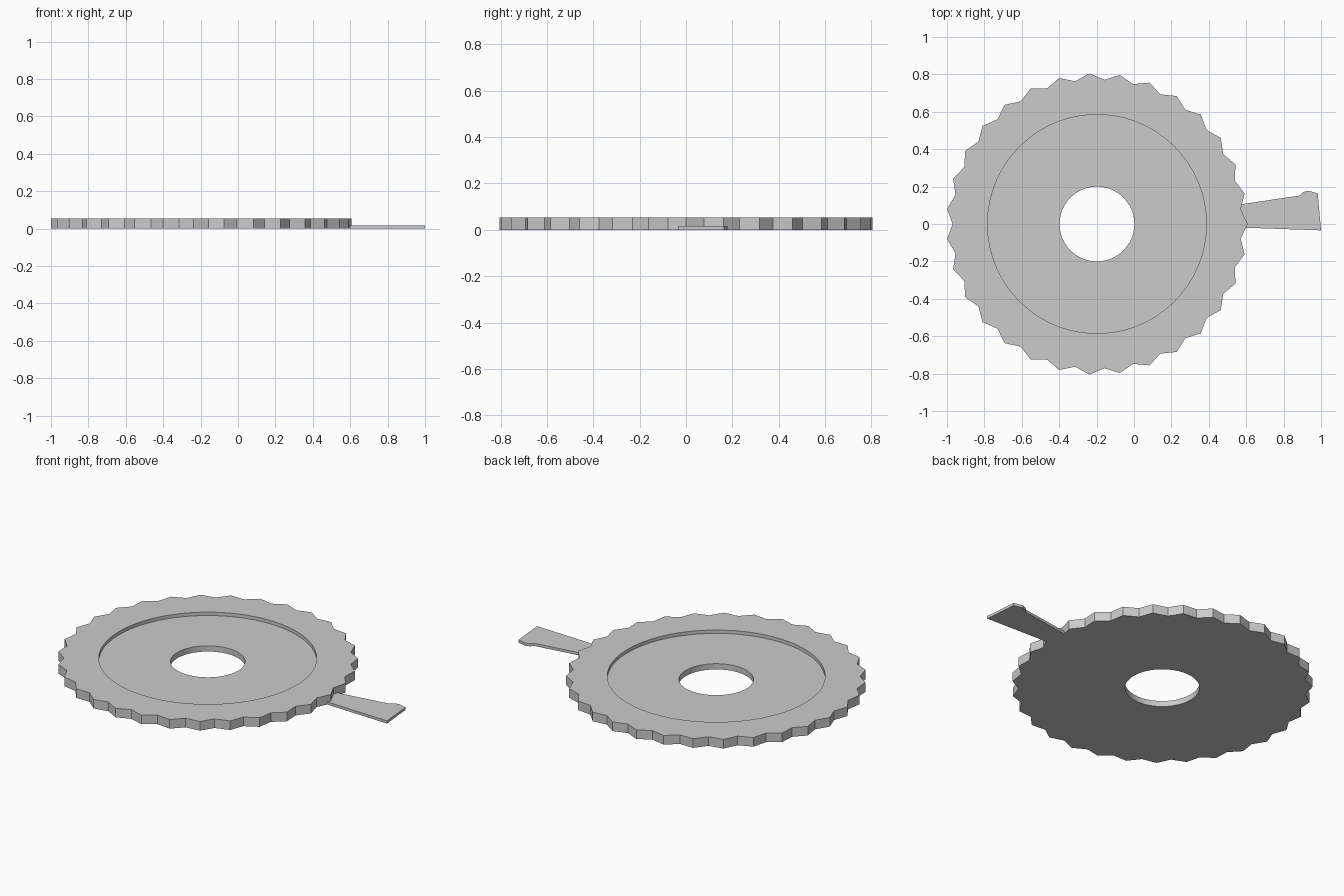
import bpy
import bmesh
from math import cos, sin, pi, radians

old = bpy.data.objects.get("Cube")
if old:
    bpy.data.objects.remove(old, do_unlink=True)

TEETH = 31
STEPS = TEETH * 2
CENTRE_X = -0.198
TIP, VALLEY = 0.806, 0.772
HOLE, RECESS = 0.2, 0.585
HEIGHT, FLOOR, ARM_HEIGHT = 0.054, 0.034, 0.016

grey = bpy.data.materials.new("plain grey")
grey.use_nodes = True
colour = (0.6, 0.6, 0.6, 1)
grey.diffuse_color = colour
grey.node_tree.nodes["Principled BSDF"].inputs["Base Color"].default_value = colour


def rim_point(i, tip, valley):
    """Even steps lie on the tips, odd steps in the valleys."""
    r = valley if i % 2 else tip
    a = 2 * pi * i / STEPS
    return CENTRE_X + r * cos(a), r * sin(a)


def finish(name, bm):
    bmesh.ops.recalc_face_normals(bm, faces=bm.faces)
    mesh = bpy.data.meshes.new(name)
    bm.to_mesh(mesh)
    bm.free()
    obj = bpy.data.objects.new(name, mesh)
    bpy.context.collection.objects.link(obj)
    mesh.materials.append(grey)
    bpy.ops.object.select_all(action="DESELECT")
    obj.select_set(True)
    bpy.context.view_layer.objects.active = obj
    bpy.ops.object.shade_smooth_by_angle(angle=radians(25))
    return obj


# Toothed disc: a closed section swept round the centre hole
section = [
    (HOLE, HOLE, 0), (TIP, VALLEY, 0), (TIP, VALLEY, HEIGHT),
    (RECESS, RECESS, HEIGHT), (RECESS, RECESS, FLOOR), (HOLE, HOLE, FLOOR),
]
bm = bmesh.new()
rings = [[bm.verts.new((*rim_point(i, tip, valley), z)) for i in range(STEPS)]
         for tip, valley, z in section]
for k, ring in enumerate(rings):
    following = rings[(k + 1) % len(rings)]
    for i in range(STEPS):
        j = (i + 1) % STEPS
        bm.faces.new((ring[i], ring[j], following[j], following[i]))
finish("toothed_disc", bm)

# Thin pointer arm, its inner end following the teeth it meets
outline = [
    (0.598, -0.02), (1.0, -0.034), (0.982, 0.164), (0.93, 0.178),
    (0.905, 0.17), (0.885, 0.152), (0.577, 0.106),
    rim_point(1, TIP, VALLEY), rim_point(0, TIP, VALLEY),
]
bm = bmesh.new()
base = bm.faces.new([bm.verts.new((x, y, 0)) for x, y in outline])
top = bmesh.ops.extrude_face_region(bm, geom=[base], use_keep_orig=True)
for v in (g for g in top["geom"] if isinstance(g, bmesh.types.BMVert)):
    v.co.z = ARM_HEIGHT
finish("pointer_arm", bm)
